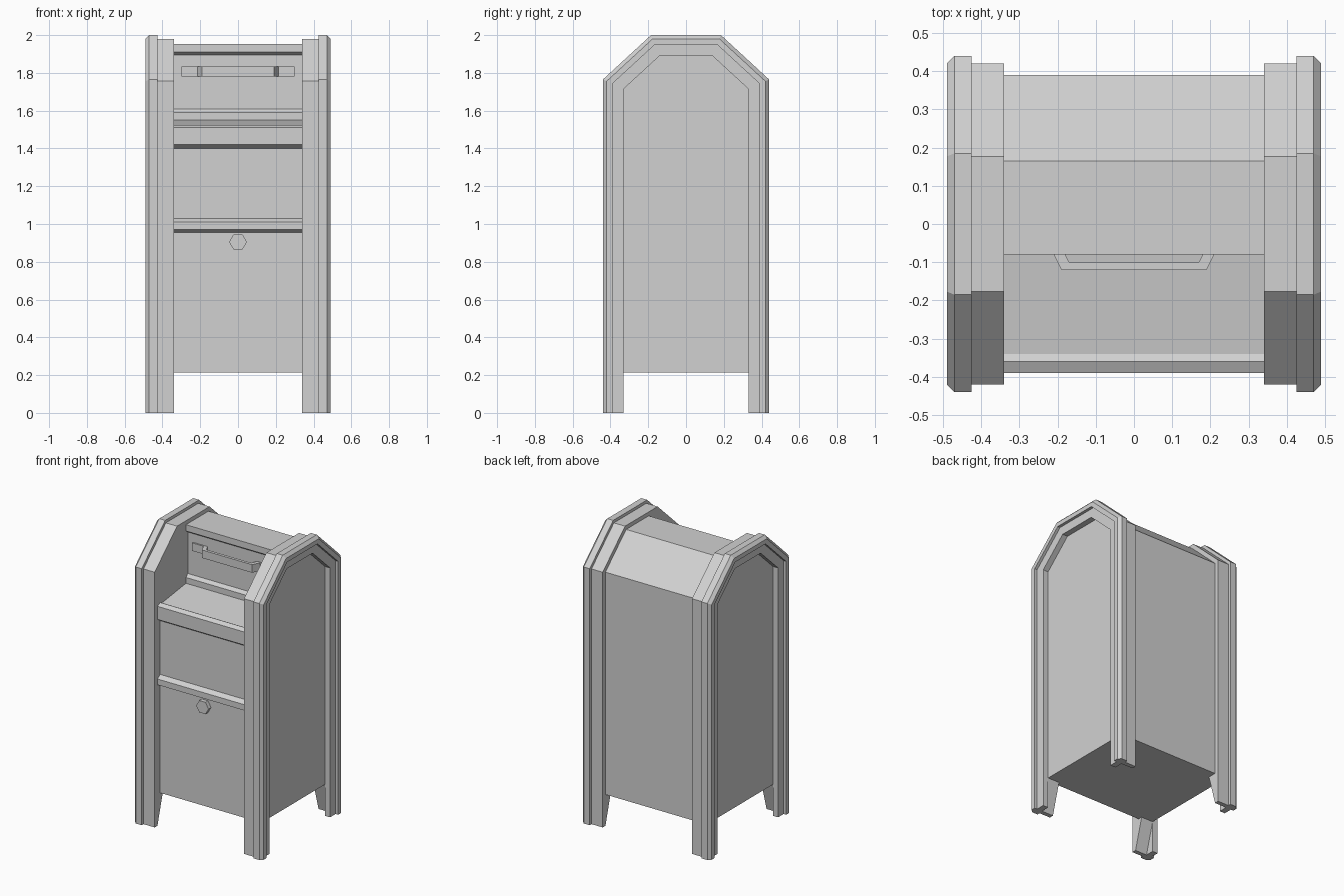
import bpy
import bmesh
import math
from mathutils import Vector, Matrix

old = bpy.data.objects.get("Cube")
if old:
    bpy.data.objects.remove(old, do_unlink=True)

FLOOR = 0.215

grey = bpy.data.materials.new("light grey paint")
grey.use_nodes = True
grey.diffuse_color = (0.64, 0.64, 0.64, 1)
grey.node_tree.nodes["Principled BSDF"].inputs["Base Color"].default_value = (0.64, 0.64, 0.64, 1)


def finish(name, bm, mirror_x=False, mirror_y=False):
    bmesh.ops.recalc_face_normals(bm, faces=bm.faces)
    mesh = bpy.data.meshes.new(name)
    bm.to_mesh(mesh)
    bm.free()
    mesh.materials.append(grey)
    obj = bpy.data.objects.new(name, mesh)
    bpy.context.collection.objects.link(obj)
    if mirror_x or mirror_y:
        mod = obj.modifiers.new("Mirror", "MIRROR")
        mod.use_axis = (mirror_x, mirror_y, False)
    return obj


def loft(name, rings, **mirror):
    """Join matching closed rings of points into a capped solid."""
    bm = bmesh.new()
    loops = [[bm.verts.new(p) for p in ring] for ring in rings]
    n = len(loops[0])
    for a, b in zip(loops, loops[1:]):
        for i in range(n):
            j = (i + 1) % n
            bm.faces.new((a[i], a[j], b[j], b[i]))
    bm.faces.new(loops[0])
    bm.faces.new(loops[-1])
    return finish(name, bm, **mirror)


def arch(d, base=0.0):
    """Side outline (y, z) inset by d, from front foot over the top to back foot."""
    y, eave, top, half = 0.44 - d, 1.765 - 0.45 * d, 2 - d, 0.185 - 0.41 * d
    front = [(-y, base), (-y, eave), (-half, top)]
    return front + [(-a, b) for a, b in reversed(front)]


def arch_band(name, sections):
    """Arched frame; each section is (x, outer inset, inner inset)."""
    rings = [[(x, y, z) for y, z in arch(a) + arch(b)[::-1]] for x, a, b in sections]
    return loft(name, rings, mirror_x=True)


# Arched side frames: bevelled outer band, inner lip and inner band
arch_band("outer_frame", [(0.425, 0, 0.05), (0.47, 0, 0.05), (0.49, 0.02, 0.05)])
arch_band("frame_lip", [(0.43, 0.05, 0.11), (0.47, 0.05, 0.11)])
arch_band("inner_frame", [(0.34, 0.02, 0.05), (0.43, 0.02, 0.05)])

# Recessed side walls
loft("side_wall", [[(x, y, z) for y, z in arch(0.05, FLOOR)] for x in (0.34, 0.43)],
     mirror_x=True)

# Tapered gussets inside the legs
loft("leg_gusset", [[(x, 0.39, FLOOR), (x, y, FLOOR), (x, 0.39, 0)]
                    for x, y in ((0.34, 0.33), (0.43, 0.33))],
     mirror_x=True, mirror_y=True)

# Body: back slope, top, hatch, tray, fascia, moulding and lower door
body_profile = [
    (0.39, FLOOR), (0.39, 1.745), (0.165, 1.953),
    (-0.08, 1.953), (-0.08, 1.91), (-0.06, 1.895),
    (-0.06, 1.61), (-0.08, 1.59), (-0.08, 1.55),
    (-0.34, 1.515), (-0.36, 1.525), (-0.39, 1.51),
    (-0.39, 1.42), (-0.36, 1.40),
    (-0.36, 1.03), (-0.39, 1.01), (-0.39, 0.97), (-0.36, 0.955),
    (-0.36, FLOOR),
]
loft("body", [[(x, y, z) for y, z in body_profile] for x in (-0.34, 0.34)])

# Hatch handle bent out from two mounting tabs
outer = [(0.30, -0.07), (0.215, -0.07), (0.19, -0.12)]
inner = [(0.30, -0.058), (0.19, -0.058), (0.17, -0.10)]
path = outer + [(-x, y) for x, y in reversed(outer)]
path += [(-x, y) for x, y in inner] + inner[::-1]
loft("hatch_handle", [[(x, y, z) for x, y in path] for z in (1.78, 1.835)])

# Hexagonal lock on the lower door
bm = bmesh.new()
bmesh.ops.create_cone(bm, cap_ends=True, segments=6, radius1=0.047, radius2=0.047, depth=0.035,
                      matrix=Matrix.Translation(Vector((0, -0.37, 0.905)))
                      @ Matrix.Rotation(math.radians(90), 4, "X")
                      @ Matrix.Rotation(math.radians(30), 4, "Z"))
finish("door_lock", bm)
